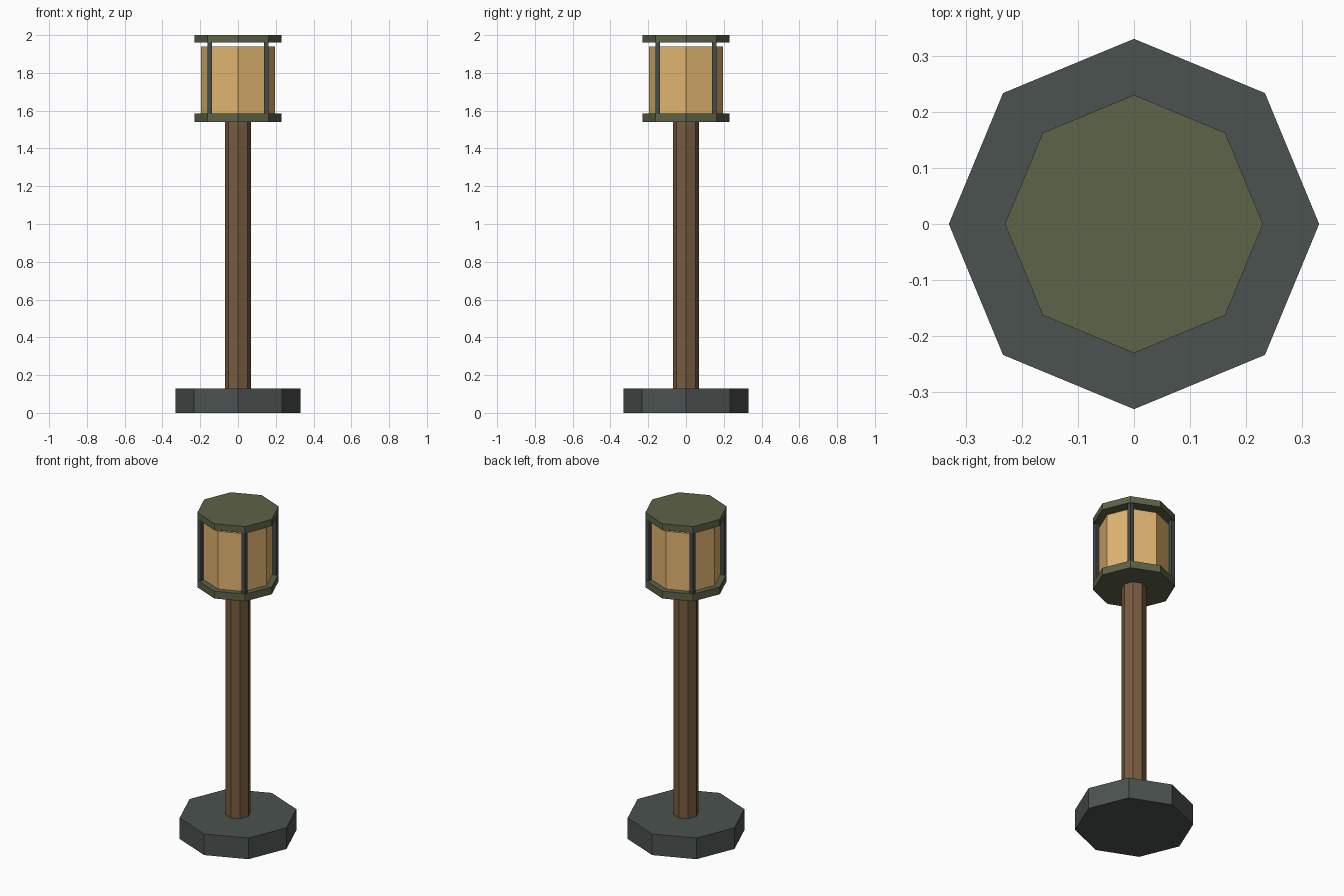
import bpy
from math import radians

if "Cube" in bpy.data.objects:
    bpy.data.objects.remove(bpy.data.objects["Cube"])


def material(name, rgb):
    mat = bpy.data.materials.new(name)
    mat.diffuse_color = (*rgb, 1)
    mat.use_nodes = True
    mat.node_tree.nodes["Principled BSDF"].inputs["Base Color"].default_value = mat.diffuse_color
    return mat


STONE = material("dark_stone", (0.07, 0.085, 0.08))
WOOD = material("brown_wood", (0.19, 0.105, 0.052))
GREEN = material("olive_metal", (0.11, 0.125, 0.065))
GLASS = material("amber_glass", (0.75, 0.46, 0.16))
IRON = material("dark_iron", (0.06, 0.07, 0.07))


def octagon(name, radius, z0, z1, mat):
    """Flat-sided eight-sided prism with corners on the x and y axes."""
    bpy.ops.mesh.primitive_cylinder_add(vertices=8, radius=radius, depth=z1 - z0,
                                        location=(0, 0, (z0 + z1) / 2))
    ob = bpy.context.object
    ob.name = name
    ob.data.materials.append(mat)
    return ob


def box(name, size, centre, mat):
    bpy.ops.mesh.primitive_cube_add(size=1, location=centre)
    ob = bpy.context.object
    ob.name = name
    ob.scale = size
    bpy.ops.object.transform_apply(location=False, rotation=False, scale=True)
    ob.data.materials.append(mat)
    return ob


# Foot and post
octagon("base", 0.33, 0.0, 0.13, STONE)
octagon("post", 0.07, 0.13, 1.54, WOOD)

# Lantern: plates, glass with a small gap below the roof
octagon("lantern_floor", 0.23, 1.54, 1.585, GREEN)
octagon("lantern_glass", 0.195, 1.585, 1.94, GLASS)
octagon("lantern_roof", 0.23, 1.96, 2.0, GREEN)

# Four corner bars holding up the roof
for side_x, x in (("left", -0.15), ("right", 0.15)):
    for side_y, y in (("front", -0.15), ("back", 0.15)):
        box(f"lantern_bar_{side_y}_{side_x}", (0.025, 0.025, 0.375),
            (x, y, 1.7725), IRON)
